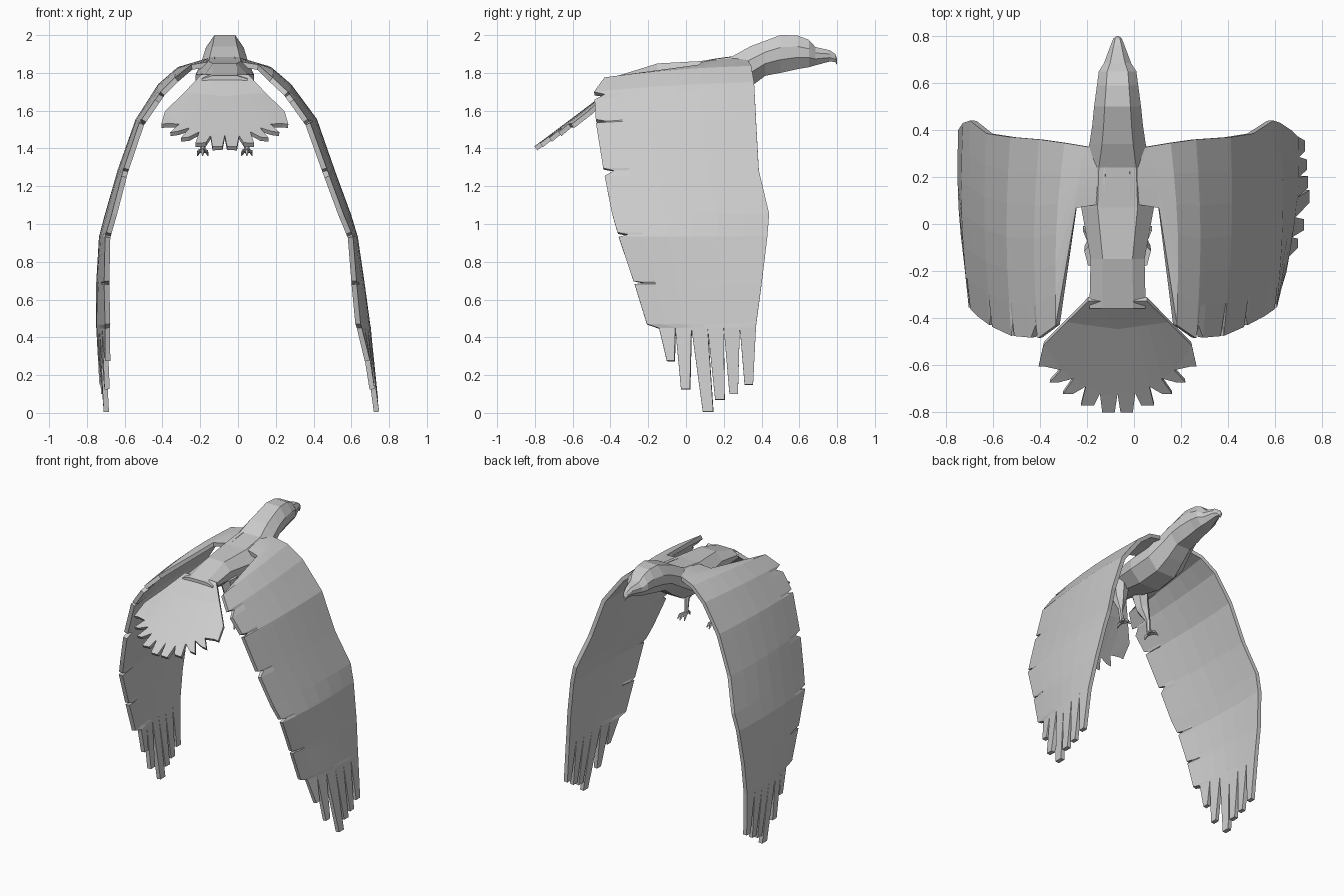
import bpy, math
from mathutils import Vector

if "Cube" in bpy.data.objects:
    bpy.data.objects.remove(bpy.data.objects["Cube"])

CX = -0.07  # body centre line


def make(name, verts, faces, thick=0):
    me = bpy.data.meshes.new(name)
    me.from_pydata([tuple(v) for v in verts], [], faces)
    me.update()
    ob = bpy.data.objects.new(name, me)
    bpy.context.collection.objects.link(ob)
    if thick:
        m = ob.modifiers.new("thickness", "SOLIDIFY")
        m.thickness, m.offset = thick, 0
    return ob


def strip(rows):
    n = len(rows[0])
    return [(r * n + i, r * n + i + 1, (r + 1) * n + i + 1, (r + 1) * n + i)
            for r in range(len(rows) - 1) for i in range(n - 1)]


def add_feathers(verts, faces, start, tips):
    for i, (a, b) in enumerate(tips):
        k = len(verts)
        verts += [a, b]
        faces.append((start + i, start + i + 1, k + 1, k))


def loft(name, rings):
    n = len(rings[0])
    verts = [v for r in rings for v in r]
    faces = [(r * n + i, r * n + (i + 1) % n, (r + 1) * n + (i + 1) % n, (r + 1) * n + i)
             for r in range(len(rings) - 1) for i in range(n)]
    faces += [tuple(range(n))[::-1], tuple(range(len(verts) - n, len(verts)))]
    return make(name, verts, faces)


def tube(name, pts, radii, n=6):
    rings = []
    for i, p in enumerate(pts):
        d = Vector(pts[min(i + 1, len(pts) - 1)]) - Vector(pts[max(i - 1, 0)])
        q = d.to_track_quat('Z', 'Y')
        rings.append([Vector(p) + q @ Vector((radii[i] * math.cos(a), radii[i] * math.sin(a), 0))
                      for a in (2 * math.pi * j / n for j in range(n))])
    return loft(name, rings)


# Body, neck, head and hooked beak: y, top, bottom, half width
sections = [(-.36, 1.785, 1.735, .12), (-.15, 1.85, 1.68, .115), (.07, 1.862, 1.64, .155),
            (.24, 1.885, 1.66, .145), (.34, 1.94, 1.725, .12), (.42, 1.97, 1.785, .108),
            (.5, 2.0, 1.80, .10), (.59, 1.998, 1.82, .088), (.65, 1.975, 1.83, .08),
            (.685, 1.937, 1.84, .058), (.76, 1.92, 1.86, .03), (.79, 1.9, 1.858, .018),
            (.8, 1.875, 1.84, .006)]
rings = []
for y, t, b, w in sections:
    c, h = (t + b) / 2, (t - b) / 2
    rings.append([(CX + w * u, y, c + h * v) for u, v in
                  ((.55, 1), (1, .35), (1, -.3), (.5, -1), (-.5, -1), (-1, -.3), (-1, .35), (-.55, 1))])
loft("body", rings)

# Wing stations: z trail, z lead, y trail, y lead, right x trail/lead, left x trail/lead
stations = [(1.85, 1.88, .09, .31, -.02, -.03, -.12, -.11),
            (1.83, 1.85, .07, .33, .105, .06, -.245, -.2),
            (1.765, 1.825, -.43, .345, .175, .15, -.325, -.29),
            (1.69, 1.74, -.485, .36, .255, .255, -.40, -.395),
            (1.53, 1.55, -.475, .37, .37, .40, -.51, -.515),
            (1.28, 1.28, -.435, .385, .46, .495, -.595, -.615),
            (1.05, 1.05, -.39, .44, .545, .58, -.655, -.685),
            (.93, .93, -.355, .43, .595, .61, -.69, -.715),
            (.68, .68, -.27, .40, .615, .655, -.695, -.735),
            (.47, .47, -.205, .372, .635, .685, -.69, -.735),
            (.45, .45, -.14, .37, .642, .688, -.69, -.735)]
notches = [1.68, 1.535, 1.28, .94, .685]
# Primary feather tips: y from, y to, z, right x, left x
primaries = [(-.10, -.06, .275, .685, -.69), (-.025, .022, .125, .71, -.693),
             (.09, .145, .005, .733, -.697), (.155, .205, .07, .728, -.702),
             (.23, .275, .10, .722, -.71), (.31, .355, .15, .715, -.72)]


def station(z):
    for a, b in zip(stations, stations[1:]):
        if b[0] <= z <= a[0]:
            f = (a[0] - z) / (a[0] - b[0])
            return [p + (q - p) * f for p, q in zip(a, b)]


def wing(name, side):
    cut = {round(z, 3): .055 for z in notches}
    zs = {s[0] for s in stations} | set(cut)
    zs |= {round(z + d, 3) for z in notches for d in (.012, -.03)}
    xi = 4 if side > 0 else 6
    rows = []
    for z in sorted(zs, reverse=True):
        s = station(z)
        row = []
        for i in range(7):
            u = i / 6
            bulge = math.sin(math.pi * u) * (.018 if z < 1.8 else .005)
            row.append((s[xi] + (s[xi + 1] - s[xi]) * u + side * bulge,
                        s[2] + (s[3] - s[2]) * u + (cut.get(z, 0) if i == 0 else 0),
                        s[0] + (s[1] - s[0]) * u + bulge * max(0, z - 1.2)))
        rows.append(row)
    verts, faces = [v for r in rows for v in r], strip(rows)
    tips = [((p[3] if side > 0 else p[4], p[0], p[2]), (p[3] if side > 0 else p[4], p[1], p[2]))
            for p in primaries]
    add_feathers(verts, faces, len(verts) - 7, tips)
    make(name, verts, faces, .028)


wing("right_wing", 1)
wing("left_wing", -1)

# Tail fan: half outline of slot roots and feather tips, mirrored about the centre line
roots = [(0, -.715), (.075, -.715), (.135, -.685), (.185, -.65), (.24, -.615), (.315, -.51)]
tail_tips = [(.012, .065, -.795), (.1, .155, -.765), (.19, .232, -.717),
             (.248, .288, -.667), (.308, .335, -.6)]


def tail_z(y):
    return 1.405 + .74 * (y + .79) + max(0, y + .45) * .25


def tp(x, y):
    return (CX + x, y, tail_z(y) - .25 * x * x)


ks = range(-5, 6)
rows = [[tp(.125 * k / 5, -.32) for k in ks],
        [tp(.215 * k / 5, -.41 - .03 * (1 - abs(k) / 5)) for k in ks],
        [tp(math.copysign(roots[abs(k)][0], k), roots[abs(k)][1]) for k in ks]]
verts, faces = [v for r in rows for v in r], strip(rows)
tips = [(tp(-b, y), tp(-a, y)) for a, b, y in reversed(tail_tips)]
tips += [(tp(a, y), tp(b, y)) for a, b, y in tail_tips]
add_feathers(verts, faces, 22, tips)
make("tail", verts, faces, .025)

# Legs and clawed feet
for side, label in ((1, "right"), (-1, "left")):
    x = CX + side * .117
    tube(label + "_leg", [(CX + side * .08, -.13, 1.74), (CX + side * .1, -.11, 1.58),
                          (x, -.08, 1.49), (x, -.07, 1.385)], [.065, .045, .016, .014])
    for i, (dx, dy) in enumerate(((-.028, .06), (0, .075), (.028, .06), (0, -.045))):
        tube(f"{label}_toe_{i + 1}", [(x, -.07, 1.39), (x + dx * .7, -.07 + dy * .7, 1.385),
                                      (x + dx, -.07 + dy, 1.362)], [.013, .011, .003], 5)
